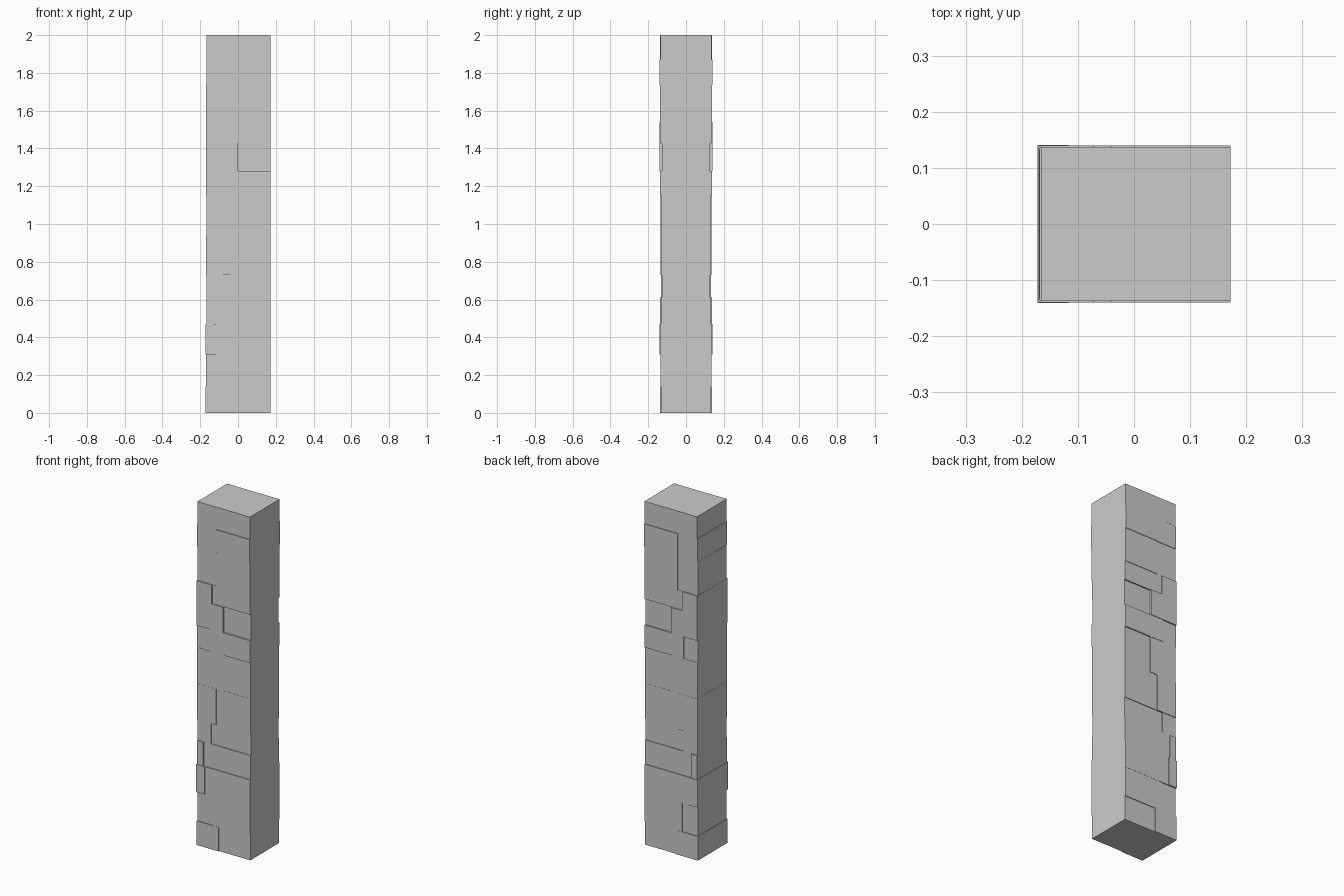
import bpy

RIGHT = 0.172

# course: top height, joint x, left end x, left block half depth, right block half depth
COURSES = [
    (0.14, -0.030, -0.172, 0.137, 0.132),
    (0.31, -0.070, -0.170, 0.132, 0.136),
    (0.47, -0.117, -0.172, 0.141, 0.137),
    (0.61, -0.128, -0.168, 0.138, 0.132),
    (0.73, -0.080, -0.168, 0.132, 0.128),
    (0.94, -0.045, -0.169, 0.136, 0.132),
    (1.15, 0.003, -0.168, 0.135, 0.131),
    (1.28, -0.080, -0.170, 0.133, 0.137),
    (1.43, 0.000, -0.170, 0.140, 0.127),
    (1.54, -0.072, -0.170, 0.140, 0.134),
    (1.735, -0.040, -0.169, 0.133, 0.137),
    (1.87, -0.043, -0.168, 0.136, 0.140),
    (2.00, -0.105, -0.166, 0.137, 0.136),
]


def block(name, x0, x1, half_depth, z0, z1):
    bpy.ops.mesh.primitive_cube_add(size=1, location=((x0 + x1) / 2, 0, (z0 + z1) / 2))
    ob = bpy.context.object
    ob.name = name
    ob.scale = (x1 - x0, 2 * half_depth, z1 - z0)
    bpy.ops.object.transform_apply(location=False, rotation=False, scale=True)
    return ob


# Stacked stone courses, each made of two abutting blocks
z = 0.0
for i, (top, joint, left, depth_l, depth_r) in enumerate(COURSES, 1):
    block(f"left_stone_{i}", left, joint, depth_l, z, top)
    block(f"right_stone_{i}", joint, RIGHT, depth_r, z, top)
    z = top
